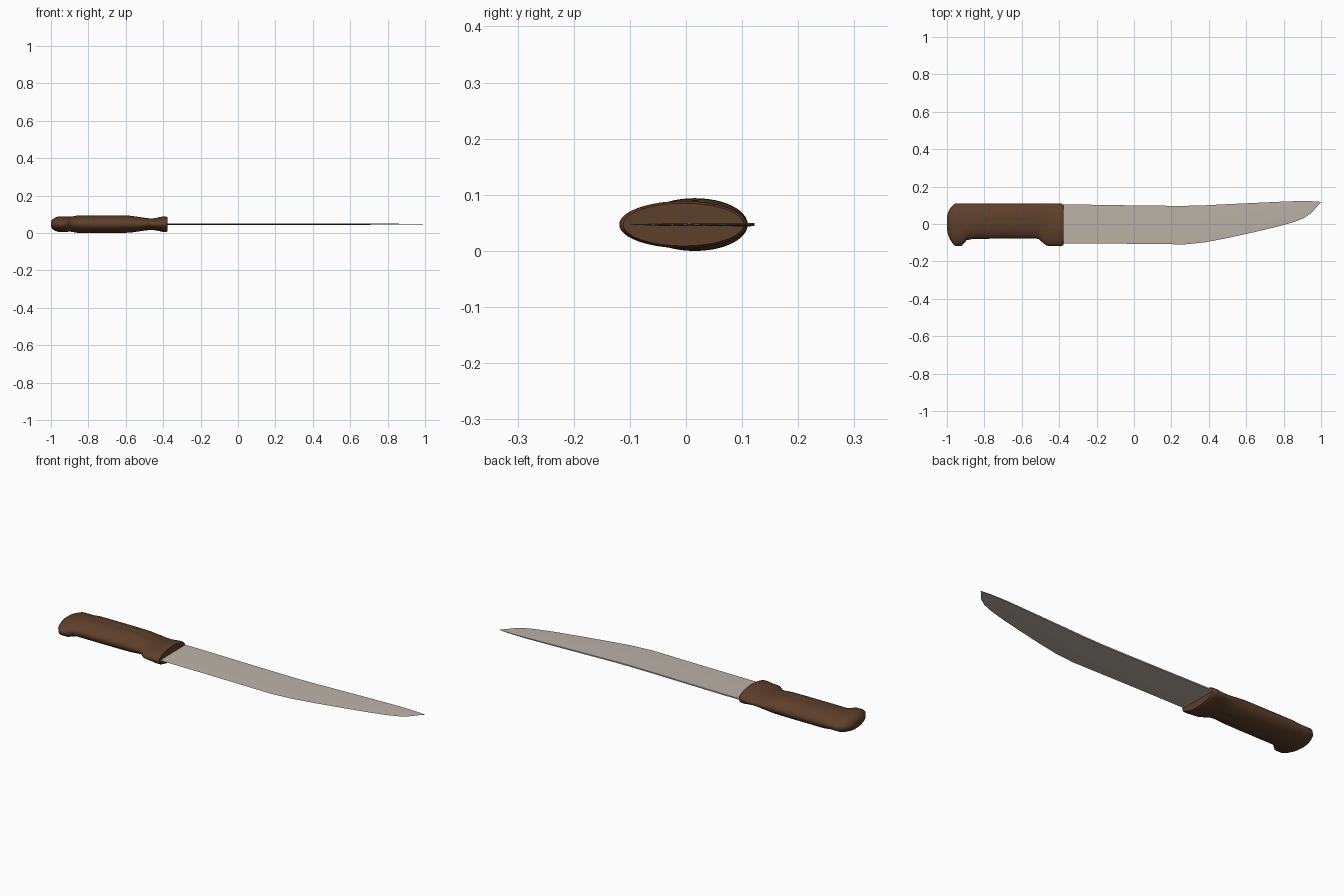
import bpy, bmesh, math

if "Cube" in bpy.data.objects:
    bpy.data.objects.remove(bpy.data.objects["Cube"])

ZC = 0.05  # mid-plane height


def material(name, rgb):
    m = bpy.data.materials.new(name)
    m.diffuse_color = (*rgb, 1)
    m.use_nodes = True
    m.node_tree.nodes["Principled BSDF"].inputs["Base Color"].default_value = m.diffuse_color
    return m


def loft(name, rings, mat, angle):
    """Skin a list of equal-length closed rings and cap both ends."""
    bm = bmesh.new()
    loops = [[bm.verts.new(p) for p in ring] for ring in rings]
    n = len(loops[0])
    for a, b in zip(loops, loops[1:]):
        for i in range(n):
            j = (i + 1) % n
            bm.faces.new((a[i], a[j], b[j], b[i]))
    bm.faces.new(loops[0])
    bm.faces.new(loops[-1])
    bmesh.ops.recalc_face_normals(bm, faces=bm.faces[:])
    me = bpy.data.meshes.new(name)
    bm.to_mesh(me)
    bm.free()
    ob = bpy.data.objects.new(name, me)
    bpy.context.collection.objects.link(ob)
    me.materials.append(mat)
    bpy.ops.object.select_all(action='DESELECT')
    ob.select_set(True)
    bpy.context.view_layer.objects.active = ob
    bpy.ops.object.shade_smooth_by_angle(angle=math.radians(angle))
    return ob


def oval(x, lo, hi, h, n=48):
    """Oval grip section with a shallow finger groove along the crown."""
    c, r = (lo + hi) / 2, (hi - lo) / 2
    pts = []
    for i in range(n):
        a = 2 * math.pi * i / n
        y, z = c + r * math.cos(a), h * math.sin(a)
        if i % (n // 2) == n // 4 and -0.8 < x < -0.52:
            z *= 0.92
        pts.append((x, y, ZC + z))
    return pts


# Handle: x, lower y, upper y, half thickness
handle = [
    (-1.0, -0.03, 0.04, 0.012), (-0.995, -0.055, 0.06, 0.023),
    (-0.983, -0.085, 0.085, 0.033), (-0.965, -0.11, 0.104, 0.04),
    (-0.955, -0.118, 0.11, 0.042), (-0.925, -0.118, 0.11, 0.042),
    (-0.905, -0.1, 0.11, 0.04), (-0.895, -0.087, 0.11, 0.04),
    (-0.86, -0.08, 0.11, 0.046), (-0.81, -0.079, 0.11, 0.047),
    (-0.79, -0.079, 0.11, 0.047), (-0.66, -0.078, 0.11, 0.047),
    (-0.58, -0.077, 0.11, 0.046), (-0.53, -0.077, 0.11, 0.039),
    (-0.51, -0.08, 0.11, 0.036), (-0.49, -0.098, 0.11, 0.033),
    (-0.47, -0.114, 0.11, 0.031), (-0.455, -0.118, 0.11, 0.031),
    (-0.43, -0.118, 0.11, 0.035), (-0.4, -0.119, 0.11, 0.042),
    (-0.386, -0.118, 0.109, 0.042), (-0.378, -0.112, 0.103, 0.038),
]
loft("handle", [oval(*s) for s in handle], material("brown_wood", (0.11, 0.05, 0.023)), 40)

# Blade: x, cutting edge y, spine y
blade = [
    (-0.45, -0.104, 0.104), (-0.3, -0.104, 0.104), (-0.1, -0.105, 0.101),
    (0.1, -0.107, 0.098), (0.27, -0.109, 0.097), (0.38, -0.098, 0.1),
    (0.5, -0.075, 0.106), (0.65, -0.042, 0.113), (0.78, -0.011, 0.119),
    (0.86, 0.012, 0.122), (0.91, 0.032, 0.122), (0.95, 0.06, 0.122),
    (0.98, 0.095, 0.12), (1.0, 0.116, 0.118),
]


def wedge(x, edge, spine):
    t = 0.0032 * min(1, (spine - edge) / 0.15)
    mid = edge + 0.35 * (spine - edge)
    return [(x, edge, ZC), (x, mid, ZC + t * 0.8), (x, spine, ZC + t),
            (x, spine, ZC - t), (x, mid, ZC - t * 0.8)]


loft("blade", [wedge(*s) for s in blade], material("steel", (0.5, 0.45, 0.39)), 30)

# Rest the knife on the ground
low = min((o.matrix_world @ v.co).z for o in bpy.data.objects for v in o.data.vertices)
for o in bpy.data.objects:
    o.location.z -= low
